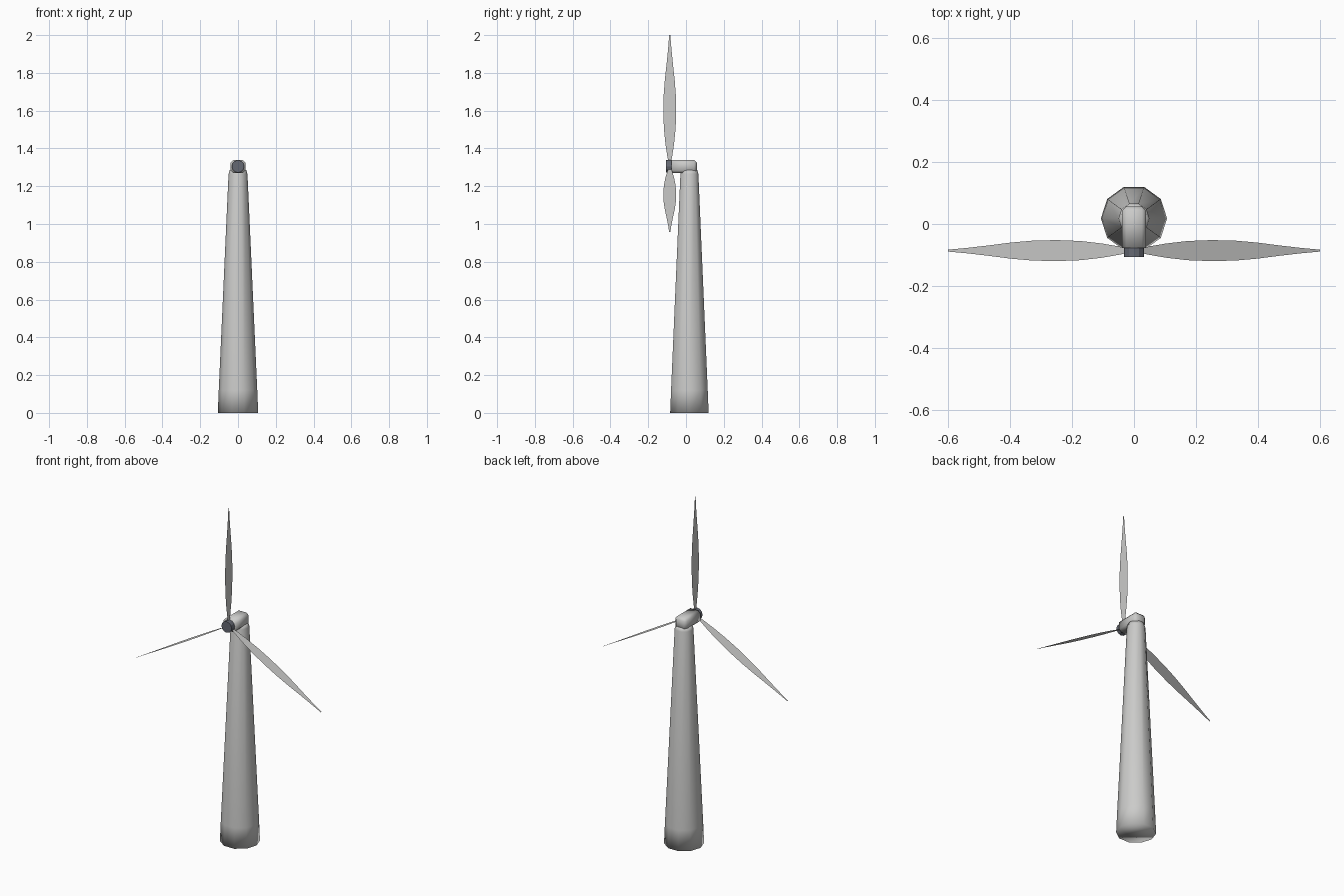
import bpy, bmesh, math
from mathutils import Matrix, Vector

cube = bpy.data.objects.get("Cube")
if cube:
    bpy.data.objects.remove(cube)


def material(name, colour):
    m = bpy.data.materials.new(name)
    m.use_nodes = True
    m.diffuse_color = colour
    m.node_tree.nodes["Principled BSDF"].inputs["Base Color"].default_value = colour
    return m


pale = material("pale grey", (0.6, 0.6, 0.59, 1))
dark = material("dark slate", (0.13, 0.14, 0.17, 1))


def finish(name, bm, mat, smooth=True):
    bmesh.ops.recalc_face_normals(bm, faces=bm.faces[:])
    for f in bm.faces:
        f.smooth = smooth
    mesh = bpy.data.meshes.new(name)
    bm.to_mesh(mesh)
    bm.free()
    mesh.materials.append(mat)
    obj = bpy.data.objects.new(name, mesh)
    bpy.context.collection.objects.link(obj)
    return obj


def lathe(name, profile, sides, mat, matrix, smooth=True):
    """Closed solid from (radius, height) rings around local z."""
    bm = bmesh.new()
    rings = []
    for r, h in profile:
        angles = [math.tau * i / sides for i in range(sides)]
        rings.append([bm.verts.new(matrix @ Vector((r * math.cos(a), r * math.sin(a), h)))
                      for a in angles])
    for low, high in zip(rings, rings[1:]):
        for i in range(sides):
            j = (i + 1) % sides
            bm.faces.new((low[i], low[j], high[j], high[i]))
    bm.faces.new(rings[0])
    bm.faces.new(rings[-1])
    return finish(name, bm, mat, smooth)


# Tapered ten-sided tower with a softened top rim
lathe("tower", [(0.107, 0), (0.102, 0.12), (0.05, 1.265), (0.044, 1.285)],
      10, pale, Matrix.Translation((0, 0.018, 0)))

# Nacelle: box bevelled everywhere except around its front face
bm = bmesh.new()
bmesh.ops.create_cube(bm, size=1, matrix=Matrix.Translation((0, -0.01, 1.305))
                      @ Matrix.Diagonal((0.078, 0.134, 0.07, 1)))
front = -0.07
edges = [e for e in bm.edges if not all(v.co.y < front for v in e.verts)]
bmesh.ops.bevel(bm, geom=edges, offset=0.014, segments=1, affect='EDGES')
finish("nacelle", bm, pale)

# Hub: short cylinder facing forward
axis = Vector((0, -0.086, 1.305))
lathe("hub", [(0.033, 0.075), (0.033, 0.107)], 12, dark,
      Matrix.Translation((0, 0, axis.z)) @ Matrix.Rotation(math.pi / 2, 4, 'X'), False)

# Three thin blades, each lying in the plane of the rotor axis
outline = [(0.015, 0.006), (0.06, 0.014), (0.12, 0.023), (0.2, 0.031), (0.29, 0.034),
           (0.38, 0.032), (0.46, 0.026), (0.54, 0.017), (0.62, 0.009), (0.695, 0.003)]
for n, side in enumerate(("top", "left", "right")):
    place = Matrix.Translation(axis) @ Matrix.Rotation(n * math.tau / 3, 4, 'Y')
    bm = bmesh.new()
    rows = [[bm.verts.new(place @ Vector((0, s * w, r))) for s in (-1, 1)]
            for r, w in outline]
    for a, b in zip(rows, rows[1:]):
        bm.faces.new((a[0], a[1], b[1], b[0]))
    finish("blade_" + side, bm, pale, False)
